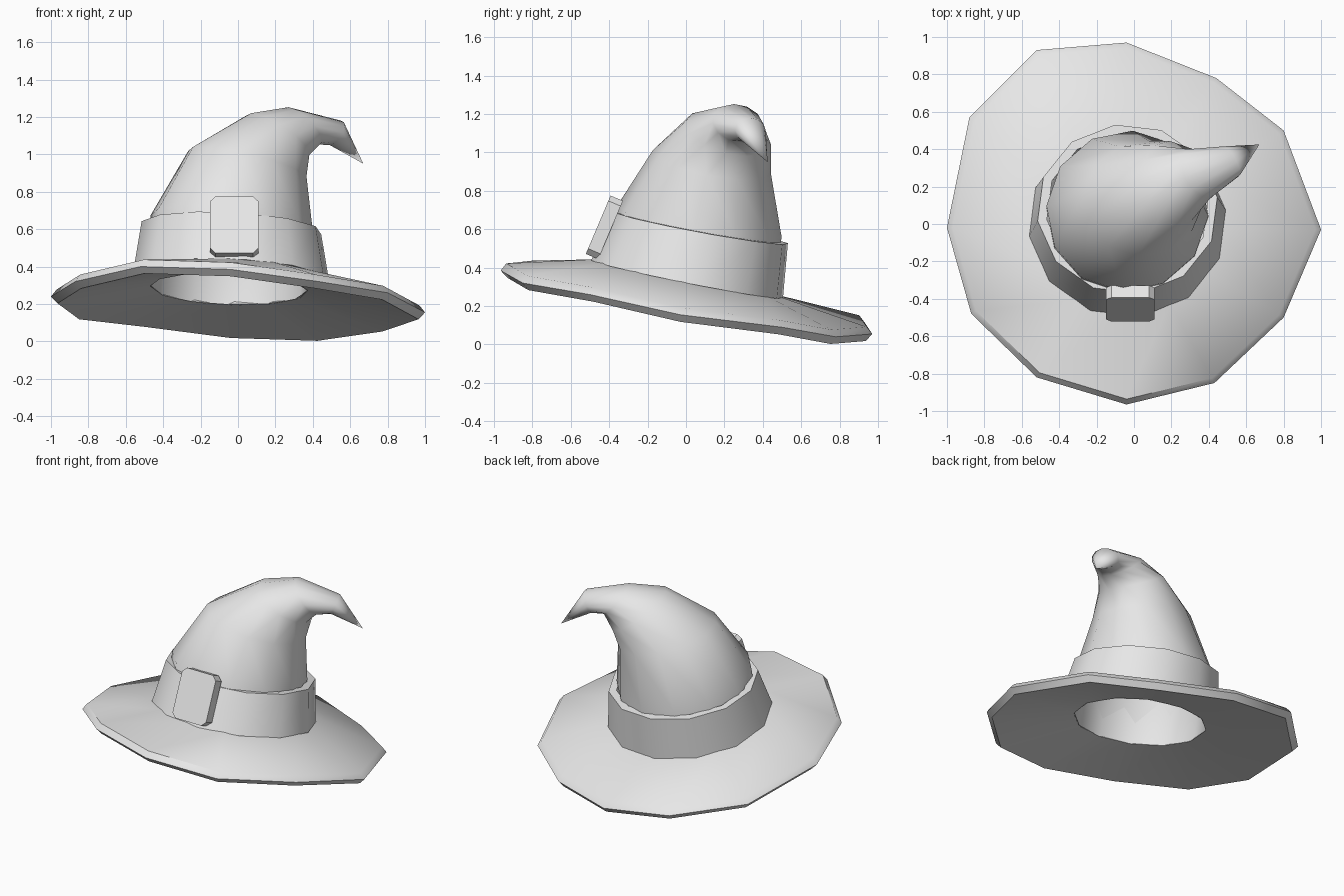
import bpy, bmesh, math
from mathutils import Vector, Matrix

if "Cube" in bpy.data.objects:
    bpy.data.objects.remove(bpy.data.objects["Cube"])

felt = bpy.data.materials.new("grey_felt")
felt.diffuse_color = (0.8, 0.8, 0.8, 1)
felt.use_nodes = True
felt.node_tree.nodes["Principled BSDF"].inputs["Base Color"].default_value = felt.diffuse_color
SIDES = 12


def finish(name, bm, angle):
    """Turn a bmesh into a shaded object."""
    bmesh.ops.recalc_face_normals(bm, faces=bm.faces)
    mesh = bpy.data.meshes.new(name)
    bm.to_mesh(mesh)
    bm.free()
    mesh.materials.append(felt)
    obj = bpy.data.objects.new(name, mesh)
    bpy.context.collection.objects.link(obj)
    bpy.ops.object.select_all(action='DESELECT')
    obj.select_set(True)
    bpy.context.view_layer.objects.active = obj
    bpy.ops.object.shade_smooth_by_angle(angle=math.radians(angle))
    return obj


def loft(name, rings, closed=False, tip=None, angle=40):
    """Skin a list of point rings, optionally looping round or ending in a tip."""
    bm = bmesh.new()
    loops = [[bm.verts.new(p) for p in ring] for ring in rings]
    pairs = list(zip(loops, loops[1:]))
    if closed:
        pairs.append((loops[-1], loops[0]))
    for a, b in pairs:
        for i in range(len(a)):
            j = (i + 1) % len(a)
            bm.faces.new((a[i], a[j], b[j], b[i]))
    if tip:
        t = bm.verts.new(tip)
        last = loops[-1]
        for i in range(len(last)):
            bm.faces.new((last[i], last[(i + 1) % len(last)], t))
    return finish(name, bm, angle)


def tilted_ring(cx, cy, rx, ry, z0, sx, sy, angles):
    """Ellipse lying on the sloped plane z = z0 + sx*x + sy*y."""
    pts = []
    for a in angles:
        x, y = cx + rx * math.cos(a), cy + ry * math.sin(a)
        pts.append((x, y, z0 + sx * x + sy * y))
    return pts


# Brim: wavy outer edge with a rounded lip and an open head hole
edge = [(-1.0, -.02, .24), (-.88, .57, .155), (-.52, .93, .115), (-.04, .97, .055),
        (.44, .78, .04), (.80, .50, .09), (1.0, -.03, .155), (.80, -.50, .26),
        (.43, -.85, .32), (-.04, -.965, .385), (-.52, -.82, .40), (-.87, -.48, .32)]
edge_angles = [math.atan2(y, x) for x, y, z in edge]


def lip(scale, dz):
    return [(x * scale, y * scale, z + dz) for x, y, z in edge]


loft("brim", [
    tilted_ring(-.035, 0, .50, .48, .345, -.04, -.2, edge_angles),
    lip(.97, .037), lip(1.0, 0), lip(.965, -.037),
    tilted_ring(-.05, 0, .42, .42, .28, -.03, -.2, edge_angles),
], closed=True, angle=45)

# Crown: oval sections (centre, long half-axis, cross half-axis) bending to the tip
sections = [
    ((-.05, 0, .28), (-.38, -.185, .05), (-.185, .38, -.07)),
    ((-.035, .07, .64), (-.39, -.19, .07), (-.19, .385, -.055)),
    ((.05, .135, .95), (-.29, -.13, .09), (-.13, .28, -.02)),
    ((.21, .22, 1.10), (-.14, -.10, .12), (-.10, .20, 0)),
    ((.35, .27, 1.152), (-.08, -.02, .10), (-.06, .13, 0)),
    ((.52, .335, 1.115), (.03, 0, .065), (-.04, .08, 0)),
]
crown_rings = []
for c, u, v in sections:
    c, u, v = Vector(c), Vector(u), Vector(v)
    crown_rings.append([c + u * math.cos(2 * math.pi * i / SIDES)
                        + v * math.sin(2 * math.pi * i / SIDES) for i in range(SIDES)])
loft("crown", crown_rings, tip=(.67, .425, .95), angle=60)

# Hat band: sloped collar with a flat top rim
turns = [math.radians(8 + 30 * i) for i in range(SIDES)]
loft("hat_band", [
    tilted_ring(-.035, .005, .48, .45, .34, -.04, -.2, turns),
    tilted_ring(-.035, .005, .53, .505, .34, -.04, -.2, turns),
    tilted_ring(-.035, .08, .485, .455, .62, -.05, -.184, turns),
    tilted_ring(-.035, .08, .435, .405, .62, -.05, -.184, turns),
], closed=True, angle=40)

# Buckle: leaning slab with clipped corners
w, h, t, c = .13, .165, .035, .03
outline = [(w - c, h), (w, h - c), (w, c - h), (w - c, -h),
           (c - w, -h), (-w, c - h), (-w, h - c), (c - w, h)]
bm = bmesh.new()
front = [bm.verts.new((x, -t, z)) for x, z in outline]
back = [bm.verts.new((x, t, z)) for x, z in outline]
bm.faces.new(front)
bm.faces.new(back[::-1])
for i in range(8):
    j = (i + 1) % 8
    bm.faces.new((front[i], front[j], back[j], back[i]))
lean = Matrix.Translation((-.02, -.425, .61)) @ Matrix.Rotation(math.radians(-23), 4, 'X')
bm.transform(lean)
finish("buckle", bm, 30)
